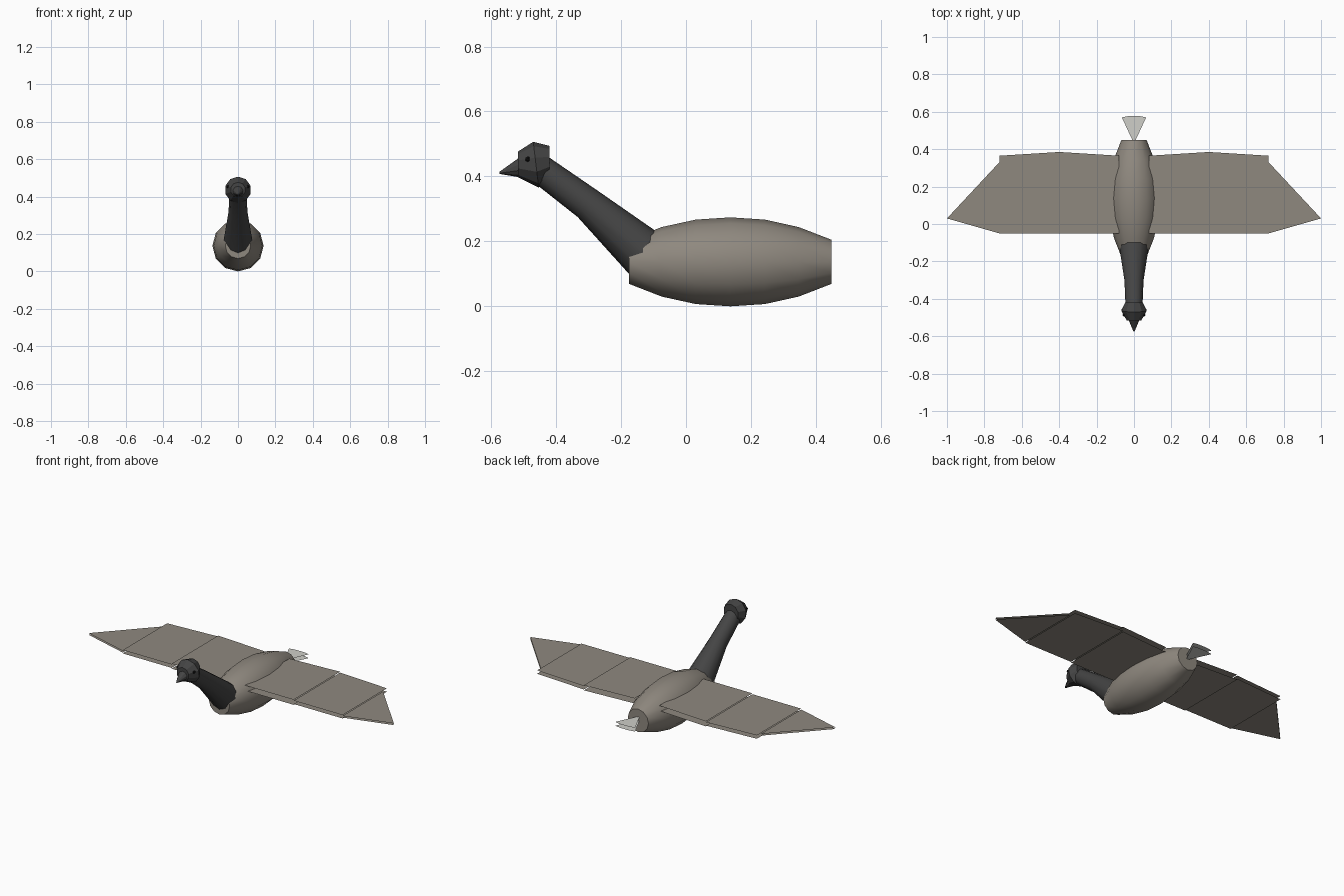
import bpy, bmesh, math
from mathutils import Vector

if "Cube" in bpy.data.objects:
    bpy.data.objects.remove(bpy.data.objects["Cube"])


def material(name, rgb):
    m = bpy.data.materials.new(name)
    m.diffuse_color = (*rgb, 1)
    m.use_nodes = True
    m.node_tree.nodes["Principled BSDF"].inputs["Base Color"].default_value = m.diffuse_color
    return m


TAUPE = material("taupe_feathers", (0.275, 0.248, 0.212))
DARK = material("charcoal_feathers", (0.058, 0.058, 0.058))
PALE = material("pale_tail", (0.62, 0.62, 0.58))
BLACK = material("black_eye", (0.008, 0.008, 0.008))


def finish(name, bm, mat, smooth=None):
    me = bpy.data.meshes.new(name)
    bm.to_mesh(me)
    bm.free()
    ob = bpy.data.objects.new(name, me)
    bpy.context.collection.objects.link(ob)
    me.materials.append(mat)
    if smooth:
        bpy.ops.object.select_all(action='DESELECT')
        ob.select_set(True)
        bpy.context.view_layer.objects.active = ob
        bpy.ops.object.shade_smooth_by_angle(angle=math.radians(smooth))
    return ob


def loft(name, rings, sides, mat, smooth=None):
    """Skin round sections (y, z, radius, tilt) lying on the centre plane."""
    bm = bmesh.new()
    loops = []
    for y, z, r, tilt in rings:
        up = Vector((0, math.sin(tilt), math.cos(tilt)))
        loop = []
        for i in range(sides):
            a = 2 * math.pi * i / sides
            p = Vector((0, y, z)) + up * (r * math.cos(a))
            p.x += r * math.sin(a)
            loop.append(bm.verts.new(p))
        loops.append(loop)
    for a, b in zip(loops, loops[1:]):
        for i in range(sides):
            j = (i + 1) % sides
            bm.faces.new((a[i], a[j], b[j], b[i]))
    bm.faces.new(loops[0])
    bm.faces.new(loops[-1])
    bmesh.ops.recalc_face_normals(bm, faces=bm.faces)
    return finish(name, bm, mat, smooth)


def sheets(name, outline, z, half, mat):
    """Upper and lower flat skins sharing one outline (counter-clockwise)."""
    bm = bmesh.new()
    bm.faces.new([bm.verts.new((x, y, z + half)) for x, y in outline])
    bm.faces.new([bm.verts.new((x, y, z - half)) for x, y in reversed(outline)])
    return finish(name, bm, mat)


# Barrel body
loft("body", [(-0.175, 0.137, 0.068, 0), (-0.075, 0.137, 0.107, 0),
              (0.03, 0.137, 0.13, 0), (0.137, 0.137, 0.137, 0),
              (0.243, 0.137, 0.13, 0), (0.347, 0.137, 0.107, 0),
              (0.448, 0.137, 0.068, 0)], 12, TAUPE, 40)

# Neck, bent forward and up
loft("neck", [(-0.08, 0.12, 0.085, 0.73), (-0.302, 0.315, 0.051, 0.67),
              (-0.445, 0.42, 0.045, 0.60)], 12, DARK, 40)

# Faceted head and beak
loft("head", [(-0.517, 0.437, 0.04, 0), (-0.462, 0.436, 0.071, -0.12),
              (-0.42, 0.445, 0.049, 0)], 10, DARK)
loft("beak", [(-0.505, 0.43, 0.034, 0), (-0.575, 0.411, 0.003, 0)], 10, DARK)

# Wing panels, stepping thinner towards the tip
panels = {
    "wing_inner": ([(0.08, -0.05), (0.40, -0.05), (0.40, 0.385), (0.08, 0.365)], 0.015),
    "wing_middle": ([(0.40, -0.05), (0.72, -0.05), (0.72, 0.365), (0.40, 0.385)], 0.010),
    "wing_tip": ([(0.72, -0.05), (1.0, 0.03), (0.72, 0.33)], 0.005),
}
for side, s in (("right", 1), ("left", -1)):
    for name, (pts, half) in panels.items():
        mirrored = [(s * x, y) for x, y in pts][::s]
        sheets(f"{name}_{side}", mirrored, 0.20, half, TAUPE)
    # Small round eye
    bm = bmesh.new()
    bmesh.ops.create_icosphere(bm, subdivisions=1, radius=0.009)
    bmesh.ops.translate(bm, verts=bm.verts, vec=(s * 0.053, -0.487, 0.453))
    finish(f"eye_{side}", bm, BLACK)

# Fan tail
sheets("tail", [(0, 0.43), (0.065, 0.57), (0.03, 0.577), (-0.03, 0.577), (-0.065, 0.57)],
       0.147, 0.011, PALE)
